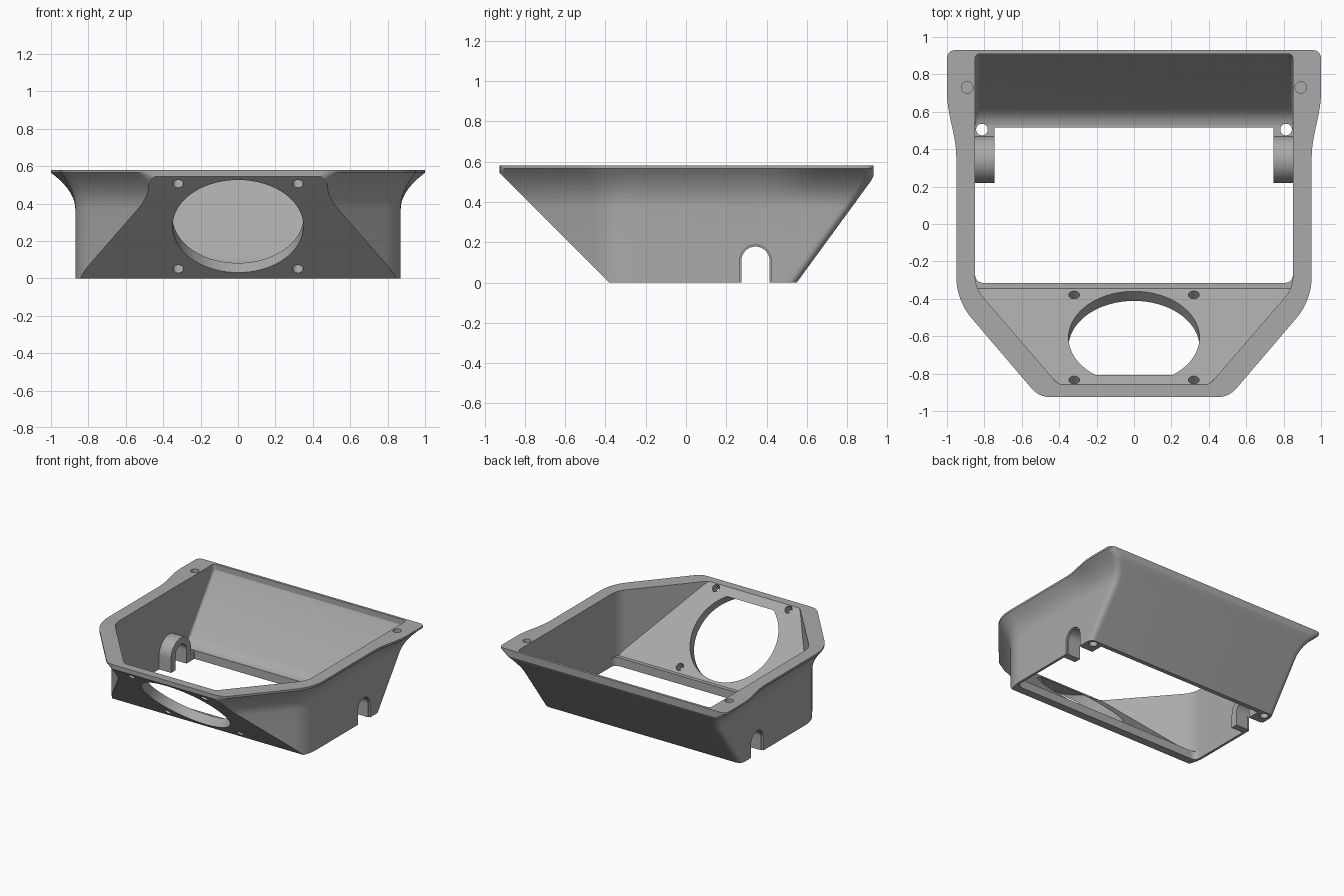
import bpy, bmesh, math
from mathutils import Vector, Matrix

cube = bpy.data.objects.get("Cube")
if cube:
    bpy.data.objects.remove(cube)

grey = bpy.data.materials.new("mid grey plastic")
grey.use_nodes = True
colour = (0.4, 0.4, 0.4, 1)
grey.diffuse_color = colour
grey.node_tree.nodes["Principled BSDF"].inputs["Base Color"].default_value = colour


def make(name, bm):
    bmesh.ops.recalc_face_normals(bm, faces=bm.faces)
    mesh = bpy.data.meshes.new(name)
    bm.to_mesh(mesh)
    bm.free()
    mesh.materials.append(grey)
    ob = bpy.data.objects.new(name, mesh)
    bpy.context.collection.objects.link(ob)
    return ob


def fillet(prev, corner, nxt, d, n=8):
    """Round one corner, starting and ending d away from it."""
    c = Vector(corner)
    a = c + (Vector(prev) - c).normalized() * d
    b = c + (Vector(nxt) - c).normalized() * d
    return [a.lerp(c, t).lerp(c.lerp(b, t), t) for t in (i / n for i in range(n + 1))]


def mirrored(half):
    return half + [Vector((-p.x, p.y)) for p in reversed(half)]


def loft(rings):
    """Solid through rings given as (height, outline)."""
    bm = bmesh.new()
    loops = [[bm.verts.new((p.x, p.y, z)) for p in pts] for z, pts in rings]
    n = len(loops[0])
    for lo, hi in zip(loops, loops[1:]):
        for i in range(n):
            j = (i + 1) % n
            bm.faces.new((lo[i], lo[j], hi[j], hi[i]))
    bm.faces.new(loops[0])
    bm.faces.new(loops[-1])
    bmesh.ops.recalc_face_normals(bm, faces=bm.faces)
    return bm


def slice_off(bm, point, outward):
    """Remove everything beyond a plane and close the cut."""
    cut = bmesh.ops.bisect_plane(bm, geom=bm.verts[:] + bm.edges[:] + bm.faces[:],
                                 plane_co=point, plane_no=outward, clear_outer=True)
    edges = [e for e in cut["geom_cut"] if isinstance(e, bmesh.types.BMEdge) and e.is_boundary]
    bmesh.ops.edgeloop_fill(bm, edges=edges)


def cylinder(centre, axis, radius, length, sides=32):
    bm = bmesh.new()
    turn = Vector(axis).to_track_quat("Z", "Y").to_matrix().to_4x4()
    bmesh.ops.create_cone(bm, cap_ends=True, segments=sides, radius1=radius, radius2=radius,
                          depth=length, matrix=Matrix.Translation(centre) @ turn)
    return bm


def box(x, y, z):
    bm = bmesh.new()
    size = Matrix.Diagonal((x[1] - x[0], y[1] - y[0], z[1] - z[0], 1))
    mid = Matrix.Translation((sum(x) / 2, sum(y) / 2, sum(z) / 2))
    bmesh.ops.create_cube(bm, size=1, matrix=mid @ size)
    return bm


def arch(side, x, y, spring, radius, base):
    """Round-topped block running along x."""
    pts = [(y + radius, base)]
    pts += [(y + radius * math.cos(a), spring + radius * math.sin(a))
            for a in (math.pi * i / 24 for i in range(25))]
    pts += [(y - radius, base)]
    bm = bmesh.new()
    ends = [[bm.verts.new((side * e, p, q)) for p, q in pts] for e in x]
    for i in range(len(pts)):
        j = (i + 1) % len(pts)
        bm.faces.new((ends[0][i], ends[0][j], ends[1][j], ends[1][i]))
    bm.faces.new(ends[0])
    bm.faces.new(ends[1])
    return bm


# Outer body: upright walls that flare into the mounting flange
def mix(a, b, t):
    return a + (b - a) * t


def outer_ring(z):
    s = min(1, max(0, (z - 0.37) / 0.195)) ** 2
    back = min(0.93, 0.55 + 0.73 * z)
    x_back, x_mid = mix(0.87, 1.0, s), mix(0.87, 0.95, s)
    shoulder_top = min(0.70, back - 0.08)
    shoulder = []
    for i in range(9):
        t = i / 8
        shoulder.append(Vector((mix(x_back, x_mid, t * t * (3 - 2 * t)), mix(shoulder_top, 0.36, t))))
    side = (x_mid, mix(-0.366, -0.408, s))
    nose = (mix(0.383, 0.508, s), -0.925)
    half = fillet((0, back), (x_back, back), (x_back, 0), 0.05)
    half += shoulder
    half += fillet((x_mid, 0), side, nose, mix(0.11, 0.13, s))
    half += fillet(side, nose, (0, -0.925), 0.06)
    return z, mirrored(half)


levels = [0, 0.2, 0.37] + [0.37 + 0.195 * i / 10 for i in range(1, 11)] + [0.58]
bm = loft([outer_ring(z) for z in levels])
slice_off(bm, (0, -0.38, 0), (0, -1, -1))
shroud = make("shroud_body", bm)


def apply_boolean(bm, name, operation="DIFFERENCE"):
    tool = make(name, bm)
    tool.hide_render = True
    mod = shroud.modifiers.new(name, "BOOLEAN")
    mod.object, mod.operation, mod.solver = tool, operation, "EXACT"
    bpy.context.view_layer.objects.active = shroud
    bpy.ops.object.modifier_apply(modifier=name)
    bpy.data.objects.remove(tool)


# Inner cavity with a thick front panel and a coved back ledge
def inner_ring(z, back):
    side, nose = (0.85, -0.342), (0.394, -0.87)
    half = fillet((0, back), (0.85, back), (0.85, 0), 0.03)
    half += fillet((0.85, 0), side, nose, 0.07)
    half += fillet(side, nose, (0, -0.87), 0.05)
    return z, mirrored(half)


cove = [(0.067, 0.53), (0.072, 0.555), (0.09, 0.588), (0.12, 0.615),
        (0.5, 0.892), (0.535, 0.91), (0.65, 0.91)]
bm = loft([inner_ring(z, back) for z, back in cove])
slice_off(bm, (0, -0.278, 0), (0, -1, -1))
apply_boolean(bm, "cavity")

# Bottom opening
half = fillet((0, 0.515), (0.85, 0.515), (0.85, 0), 0.04)
half += fillet((0.85, 0), (0.85, -0.315), (0, -0.315), 0.05)
apply_boolean(loft([(z, mirrored(half)) for z in (-0.1, 0.1)]), "bottom_opening")

# Cable slots, their arched bosses, and the screw pads and holes
for side in (1, -1):
    x = sorted((side * 0.745, side * 0.86))
    apply_boolean(arch(side, (0.745, 0.86), 0.345, 0.108, 0.125, 0), "slot_boss", "UNION")
    apply_boolean(box(x, (0.44, 0.535), (0, 0.06)), "screw_pad", "UNION")
    apply_boolean(arch(side, (0.6, 1.1), 0.345, 0.108, 0.07, -0.1), "cable_slot")
    apply_boolean(arch(side, (0.855, 1.1), 0.345, 0.108, 0.078, -0.1), "slot_recess")
    apply_boolean(cylinder((side * 0.813, 0.505, 0), (0, 0, 1), 0.031, 0.2), "pad_hole")
    apply_boolean(cylinder((side * 0.892, 0.73, 0.58), (0, 0, 1), 0.031, 0.1), "flange_hole")
    for y, z in ((-0.405, 0.075), (-0.86, 0.53)):
        apply_boolean(cylinder((side * 0.32, y, z), (0, 1, 1), 0.029, 0.12), "panel_hole")

# Large round opening in the front panel, flat under the flange
bm = cylinder((0, -0.632, 0.305), (0, 1, 1), 0.35, 0.2, 96)
slice_off(bm, (0, 0, 0.53), (0, 0, 1))
apply_boolean(bm, "fan_opening")

bpy.ops.object.select_all(action="DESELECT")
shroud.select_set(True)
bpy.context.view_layer.objects.active = shroud
bpy.ops.object.shade_smooth_by_angle(angle=math.radians(25))
